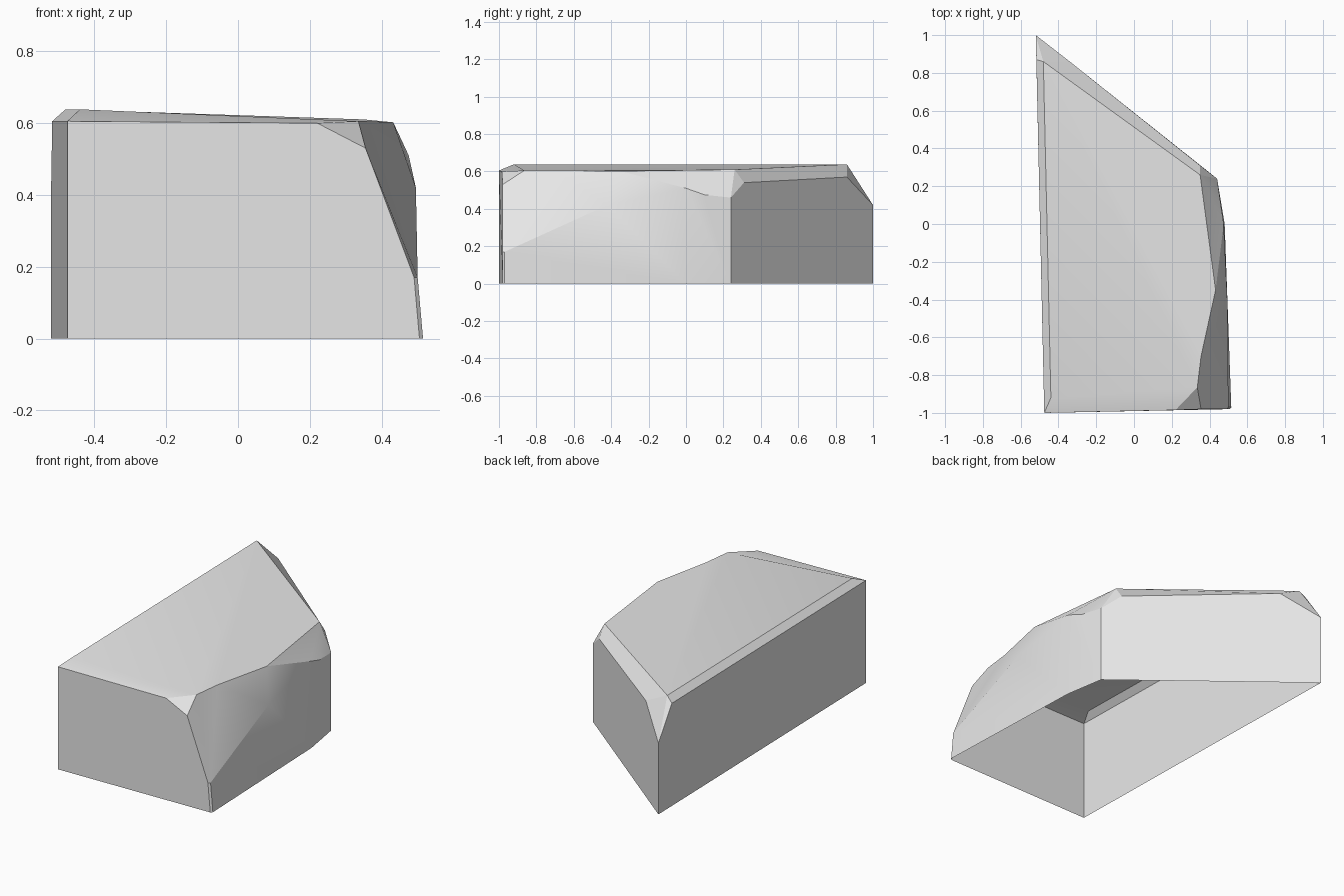
import bpy
import bmesh
import math

cube = bpy.data.objects.get("Cube")
if cube:
    bpy.data.objects.remove(cube, do_unlink=True)

# Plain stone colour
stone = bpy.data.materials.new("pale grey stone")
stone.use_nodes = True
colour = (0.8, 0.8, 0.8, 1)
stone.diffuse_color = colour
stone.node_tree.nodes["Principled BSDF"].inputs["Base Color"].default_value = colour

# Corners of the chipped block
corners = {
    # footprint
    "front_left_foot": (-.475, -1, 0),
    "front_right_foot": (.505, -.98, 0),
    "side_front_foot": (.515, -.97, 0),
    "side_middle_foot": (.48, 0, 0),
    "side_back_foot": (.44, .24, 0),
    "back_foot": (-.52, 1, 0),
    # upper limits of the walls
    "front_left_rim": (-.475, -1, .605),
    "front_right_rim": (.22, -.985, .6),
    "front_chip": (.355, -.98, .53),
    "front_low": (.49, -.98, .17),
    "side_low": (.5, -.97, .17),
    "side_chip": (.495, -.42, .42),
    "side_ridge": (.475, 0, .51),
    "side_notch": (.46, .1, .475),
    "side_back_rim": (.44, .24, .46),
    "slant_right_rim": (.35, .31, .54),
    "slant_left_rim": (-.34, .86, .57),
    "back_rim": (-.52, 1, .42),
    "left_back_rim": (-.517, .87, .605),
    # edge of the top
    "top_front_left": (-.44, -.92, .638),
    "top_front_right": (.335, -.865, .605),
    "top_side_dent": (.355, -.7, .605),
    "top_side_peak": (.432, -.35, .602),
    "top_side_back": (.35, .26, .61),
    "top_back": (-.48, .86, .638),
}

# Faces, each listed around its outline
faces = [
    # walls
    "front_left_foot front_right_foot front_low front_chip front_right_rim front_left_rim",
    "front_right_foot side_front_foot side_low front_low",
    "side_front_foot side_middle_foot side_ridge side_chip side_low",
    "side_middle_foot side_back_foot side_back_rim side_notch side_ridge",
    "side_back_foot back_foot back_rim slant_left_rim slant_right_rim side_back_rim",
    "back_foot front_left_foot front_left_rim left_back_rim back_rim",
    # worn top edges
    "front_left_rim top_front_left top_back left_back_rim",
    "front_left_rim front_right_rim top_front_right top_front_left",
    "back_rim left_back_rim top_back",
    "back_rim top_back slant_left_rim",
    "slant_left_rim top_back top_side_back slant_right_rim",
    "slant_right_rim top_side_back side_back_rim",
    # chipped side
    "front_right_rim front_chip top_front_right",
    "front_chip front_low side_low top_front_right",
    "side_low top_side_dent top_front_right",
    "side_low side_chip top_side_dent",
    "side_chip top_side_peak top_side_dent",
    "side_chip side_ridge top_side_peak",
    "side_ridge side_notch top_side_back top_side_peak",
    "side_notch side_back_rim top_side_back",
    # top
    "top_front_left top_front_right top_side_dent top_side_peak top_side_back top_back",
]

bm = bmesh.new()
verts = {name: bm.verts.new(place) for name, place in corners.items()}
for outline in faces:
    bm.faces.new([verts[name] for name in outline.split()])
bmesh.ops.recalc_face_normals(bm, faces=bm.faces[:])
mesh = bpy.data.meshes.new("rock_block")
bm.to_mesh(mesh)
bm.free()
mesh.materials.append(stone)

rock = bpy.data.objects.new("rock_block", mesh)
bpy.context.collection.objects.link(rock)
bpy.context.view_layer.objects.active = rock
rock.select_set(True)
bpy.ops.object.shade_smooth_by_angle(angle=math.radians(20))
